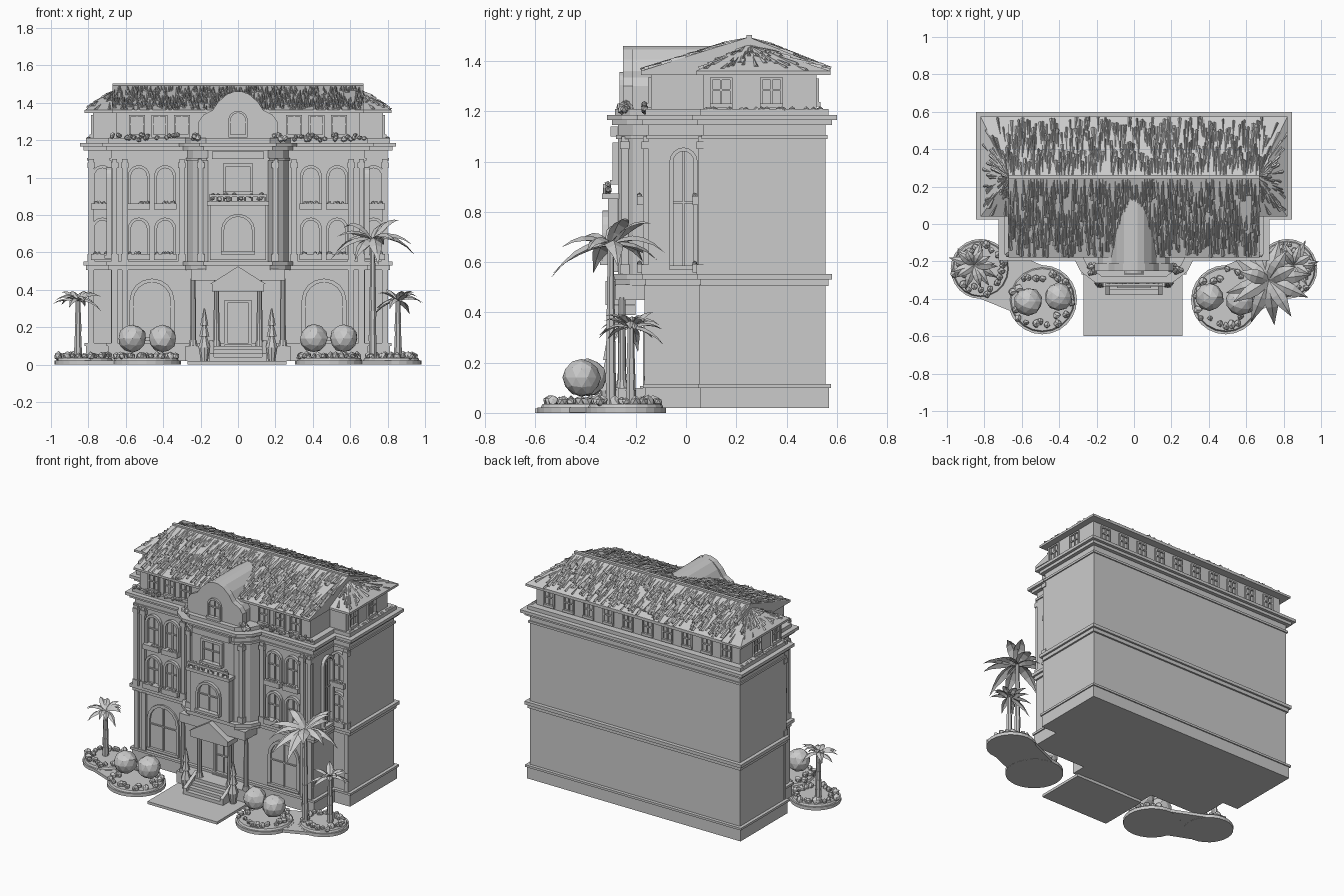
import bpy, bmesh, math, random
from mathutils import Vector

random.seed(7)
cube = bpy.data.objects.get("Cube")
if cube:
    bpy.data.objects.remove(cube, do_unlink=True)

GREY = (0.6, 0.6, 0.6, 1)
stone = bpy.data.materials.new("pale_grey")
stone.use_nodes = True
stone.diffuse_color = GREY
stone.node_tree.nodes["Principled BSDF"].inputs["Base Color"].default_value = GREY
SIDES = ((1, "left"), (-1, "right"))
rnd = random.uniform


def finish(name, bm, solid=True):
    if solid:
        bmesh.ops.recalc_face_normals(bm, faces=bm.faces[:])
    mesh = bpy.data.meshes.new(name)
    bm.to_mesh(mesh)
    bm.free()
    mesh.materials.append(stone)
    ob = bpy.data.objects.new(name, mesh)
    bpy.context.collection.objects.link(ob)
    return ob


def prism(name, pts, a, b, axis="z"):
    """Extrude a flat outline from a to b along an axis."""
    place = {"x": lambda p, t: (t, p[0], p[1]),
             "y": lambda p, t: (p[0], t, p[1]),
             "z": lambda p, t: (p[0], p[1], t)}[axis]
    bm = bmesh.new()
    low = [bm.verts.new(place(p, a)) for p in pts]
    high = [bm.verts.new(place(p, b)) for p in pts]
    bm.faces.new(low)
    bm.faces.new(high)
    for i in range(len(pts)):
        j = (i + 1) % len(pts)
        bm.faces.new((low[i], low[j], high[j], high[i]))
    return finish(name, bm)


def box(name, x0, x1, y0, y1, z0, z1):
    return prism(name, [(x0, y0), (x1, y0), (x1, y1), (x0, y1)], z0, z1)


def cone(name, x, y, z0, z1, r0, r1, n=10):
    bm = bmesh.new()
    bmesh.ops.create_cone(bm, cap_ends=True, segments=n, radius1=r0, radius2=r1, depth=z1 - z0)
    bmesh.ops.translate(bm, vec=(x, y, (z0 + z1) / 2), verts=bm.verts[:])
    return finish(name, bm)


def lumps(name, spots, detail=1, jitter=0.25):
    """Faceted round lumps for rocks, bushes and flowers."""
    bm = bmesh.new()
    for x, y, z, r in spots:
        new = bmesh.ops.create_icosphere(bm, subdivisions=detail, radius=r)["verts"]
        for v in new:
            v.co = v.co * rnd(1 - jitter, 1 + jitter / 2) + Vector((x, y, z))
    return finish(name, bm)


def mirrored(pts):
    return pts + [(-x, y) for x, y in reversed(pts)]


def footprint(d=0.0, bay=True):
    """Building outline grown by d, with or without the central bay."""
    half = [(0.8 + d, 0.555 + d), (0.8 + d, 0.07 - d), (0.68 + d, 0.07 - d), (0.68 + d, -0.15 - d)]
    if bay:
        half += [(0.27 + d, -0.15 - d), (0.24 + d, -0.21 - d), (0.16 + d, -0.27 - d)]
    return mirrored(half)


def opening(w, h, rounded):
    if not rounded:
        return [(-w / 2, 0), (-w / 2, h), (w / 2, h), (w / 2, 0)]
    arc = [(-w / 2 * math.cos(math.pi * i / 8), h - w / 2 + w / 2 * math.sin(math.pi * i / 8)) for i in range(9)]
    return [(-w / 2, 0)] + arc + [(w / 2, 0)]


def frame(name, facing, wall, u, z, w, h, rounded=True, t=0.016, depth=0.022):
    """Window or door surround with a sill and glazing bars."""
    s = -1 if facing in ("front", "right") else 1

    def at(a, zz, d):
        return (a, wall + s * d, zz) if facing in ("front", "back") else (wall + s * d, a, zz)
    bm = bmesh.new()
    rings = []
    for pts, d in ((opening(w + 2 * t, h + t, rounded), 0), (opening(w + 2 * t, h + t, rounded), depth),
                   (opening(w, h, rounded), depth), (opening(w, h, rounded), 0)):
        rings.append([bm.verts.new(at(u + p, z + q, d)) for p, q in pts])
    for a, b in zip(rings, rings[1:]):
        for i in range(len(a) - 1):
            bm.faces.new((a[i], a[i + 1], b[i + 1], b[i]))
    bars = [(-0.004, 0.004, 0, h, 0.008), (-w / 2, w / 2, h * 0.55, h * 0.55 + 0.008, 0.008),
            (-w / 2 - t, w / 2 + t, -0.012, 0.006, depth * 1.5)]
    for a, b, c, e, d in bars:
        pts = [bm.verts.new(at(u + p, z + q, dd)) for dd in (0, d) for p, q in ((a, c), (b, c), (b, e), (a, e))]
        bm.faces.new(pts[4:])
        for i in range(4):
            j = (i + 1) % 4
            bm.faces.new((pts[i], pts[j], pts[j + 4], pts[i + 4]))
    return finish(name, bm)


def thatch(name, e0, e1, r0, r1, n):
    """Ridged shards scattered over a roof slope between eave and ridge."""
    e0, e1, r0, r1 = map(Vector, (e0, e1, r0, r1))
    up = (e1 - e0).cross((r0 + r1) / 2 - e0).normalized()
    up = up if up.z > 0 else -up
    bm = bmesh.new()
    for k in range(n):
        u, v = (k + rnd(0, 1)) / n, rnd(0, 0.8)
        top = min(1, v + rnd(0.15, 0.4))
        w = rnd(0.005, 0.011)
        side = (e1 - e0).normalized() * w

        def spot(a, b):
            return e0.lerp(e1, a).lerp(r0.lerp(r1, a), b)
        p = spot(u, v)
        left, right, mid, tip = [bm.verts.new(c) for c in (
            p - side, p + side, p + up * rnd(0.006, 0.013), spot(u, top) + side * rnd(-1, 1))]
        for f in ((left, right, mid), (left, mid, tip), (mid, right, tip)):
            bm.faces.new(f)
    return finish(name, bm)


def palm(name, x, y, height, length, width, leaves):
    """Flared trunk rings and a crown of folded drooping leaves."""
    for i in range(5):
        a, b = 0.03 + (height - 0.03) * i / 5, 0.03 + (height - 0.03) * (i + 1) / 5
        cone(f"{name}_trunk_{i}", x, y, a, b, 0.02 - i * 0.0015, 0.022 - i * 0.002, 7)
    bm = bmesh.new()
    for k in range(leaves):
        turn = math.tau * (k * 0.382 + rnd(0, 0.04))
        pitch, droop = rnd(0.1, 1.15), rnd(0.55, 0.95)
        out = Vector((math.cos(turn), math.sin(turn), 0))
        across = Vector((-out.y, out.x, 0))
        rows = []
        for i in range(6):
            t = i / 5
            c = Vector((x, y, height)) + out * length * t * (0.4 + 0.6 * math.cos(pitch))
            c.z += length * (t * math.sin(pitch) * 1.2 - droop * t * t)
            w = width * (0.15 + math.sin(math.pi * min(1, t * 0.85 + 0.1))) * (1 - t ** 4)
            rows.append([bm.verts.new(c + across * w * s - Vector((0, 0, abs(s) * w * 0.5))) for s in (-1, 0, 1)])
        for a, b in zip(rows, rows[1:]):
            for i in range(2):
                bm.faces.new((a[i], b[i], b[i + 1], a[i + 1]))
    finish(name + "_leaves", bm, solid=False)


# Walls, plinth, belts and cornice as stacked outlines
prism("ground_floor", footprint(bay=False), 0.02, 0.53)
prism("upper_floors", footprint(), 0.53, 1.17)
prism("plinth", footprint(0.014, False), 0.02, 0.1)
prism("plinth_cap", footprint(0.022, False), 0.1, 0.115)
prism("belt_lower", footprint(0.012), 0.505, 0.53)
prism("belt", footprint(0.025), 0.53, 0.552)
prism("frieze", footprint(0.008), 1.09, 1.105)
prism("cornice_under", footprint(0.025), 1.145, 1.165)
prism("cornice", footprint(0.045), 1.165, 1.185)
prism("parapet", footprint(0.012), 1.185, 1.21)

# Attic
box("attic_rear", -0.775, 0.775, 0.07, 0.52, 1.2, 1.35)
box("attic_front", -0.65, 0.65, -0.14, 0.1, 1.2, 1.35)
for i in range(10):
    frame(f"attic_back_window_{i}", "back", 0.52, -0.675 + i * 0.15, 1.23, 0.06, 0.09, False, 0.01, 0.01)

# Main roof, ridge cap and hipped ends
prism("main_roof", [(-0.18, 1.345), (-0.18, 1.36), (0.25, 1.495), (0.575, 1.365), (0.575, 1.345)], -0.67, 0.67, "x")
box("ridge_cap", -0.67, 0.67, 0.24, 0.262, 1.485, 1.503)
thatch("thatch_front", (-0.67, -0.18, 1.36), (0.67, -0.18, 1.36), (-0.67, 0.25, 1.495), (0.67, 0.25, 1.495), 520)
thatch("thatch_back", (-0.67, 0.575, 1.365), (0.67, 0.575, 1.365), (-0.67, 0.25, 1.495), (0.67, 0.25, 1.495), 420)
for s, side in SIDES:
    apex = (s * 0.665, 0.25, 1.465)
    corners = [(s * 0.665, 0.04, 1.36), (s * 0.82, 0.04, 1.36), (s * 0.82, 0.575, 1.36), (s * 0.665, 0.575, 1.36)]
    bm = bmesh.new()
    tip = bm.verts.new(apex)
    top = [bm.verts.new(c) for c in corners]
    low = [bm.verts.new((c[0], c[1], 1.345)) for c in corners]
    bm.faces.new(low)
    for i in range(4):
        j = (i + 1) % 4
        bm.faces.new((top[i], top[j], tip))
        bm.faces.new((low[i], low[j], top[j], top[i]))
    finish("hip_roof_" + side, bm)
    for i in range(3):
        thatch(f"hip_thatch_{side}_{i}", corners[i], corners[i + 1], apex, apex, 34 if i == 1 else 12)

# Curved central gable with its vault
gable = [(0.21, 1.19), (0.21, 1.3), (0.185, 1.335), (0.135, 1.36), (0.105, 1.405), (0.06, 1.445), (0.02, 1.46)]
prism("curved_gable", mirrored(gable), -0.25, -0.21, "y")
prism("gable_vault", mirrored([(x * 0.9, z) for x, z in gable]), -0.22, 0.13, "y")
frame("gable_window", "front", -0.25, 0, 1.225, 0.08, 0.12, True, 0.012, 0.015)

# Central bay: lower oriel, balcony and upper window
box("oriel", -0.15, 0.15, -0.31, -0.2, 0.56, 0.86)
box("balcony_floor", -0.165, 0.165, -0.335, -0.2, 0.85, 0.872)
box("balcony_rail", -0.155, 0.155, -0.33, -0.318, 0.895, 0.91)
for i in range(9):
    cone(f"baluster_{i}", -0.148 + i * 0.037, -0.324, 0.87, 0.9, 0.006, 0.006, 6)
lumps("balcony_flowers", [(rnd(-0.14, 0.14), -0.31, rnd(0.88, 0.91), 0.014) for i in range(14)])
frame("oriel_window", "front", -0.31, 0, 0.6, 0.15, 0.19)
frame("bay_window", "front", -0.27, 0, 0.92, 0.13, 0.14, False)
box("bay_head", -0.14, 0.14, -0.3, -0.26, 1.1, 1.14)

# Entrance: porch, steps, door and pediment
box("porch_floor", -0.28, 0.28, -0.27, -0.14, 0.02, 0.1)
box("porch_ceiling", -0.25, 0.25, -0.28, -0.14, 0.45, 0.51)
for i in range(4):
    box(f"step_{i}", -0.13, 0.13, -0.38 + i * 0.03, -0.25, 0.015, 0.04 + i * 0.02)
frame("door", "front", -0.15, 0, 0.1, 0.11, 0.23, False)
box("portico_beam", -0.14, 0.14, -0.315, -0.2, 0.39, 0.43)
prism("portico_pediment", [(-0.15, 0.43), (0.15, 0.43), (0, 0.525)], -0.32, -0.2, "y")
box("path", -0.27, 0.26, -0.6, -0.25, 0, 0.018)

for s, side in SIDES:
    # Entrance columns, step walls and potted shrubs
    for j, px in enumerate((0.115, 0.24)):
        cone(f"porch_column_{side}_{j}", s * px, -0.255, 0.1, 0.46, 0.017, 0.014)
        cone(f"porch_column_base_{side}_{j}", s * px, -0.255, 0.1, 0.13, 0.025, 0.02)
    x = s * 0.14
    prism("step_wall_" + side, [(-0.38, 0.015), (-0.25, 0.015), (-0.25, 0.13), (-0.38, 0.06)], x - 0.012, x + 0.012, "x")
    cone("pot_" + side, s * 0.18, -0.31, 0.018, 0.09, 0.02, 0.032)
    for j in range(3):
        cone(f"shrub_{side}_{j}", s * 0.18, -0.31, 0.09 + j * 0.06, 0.18 + j * 0.06, 0.034 - j * 0.006, 0.004, 7)

    # Pilasters with caps
    for j, (px, py) in enumerate(((0.3, -0.15), (0.605, -0.15), (0.66, -0.15), (0.785, 0.07), (0.2, -0.235))):
        box(f"pilaster_{side}_{j}", s * px - 0.014, s * px + 0.014, py - 0.022, py + 0.01, 0.55, 1.1)
        box(f"pilaster_cap_{side}_{j}", s * px - 0.02, s * px + 0.02, py - 0.028, py + 0.01, 1.05, 1.08)
        box(f"pilaster_foot_{side}_{j}", s * px - 0.02, s * px + 0.02, py - 0.028, py + 0.01, 0.55, 0.59)
        if px > 0.5:
            box(f"ground_pilaster_{side}_{j}", s * px - 0.016, s * px + 0.016, py - 0.016, py + 0.01, 0.1, 0.51)

    # Arched windows with planters
    for j, (px, py) in enumerate(((0.39, -0.15), (0.53, -0.15), (0.725, 0.07))):
        for floor, z, h in (("middle", 0.58, 0.19), ("top", 0.85, 0.2)):
            frame(f"{floor}_window_{side}_{j}", "front", py, s * px, z, 0.085, h)
            box(f"{floor}_planter_{side}_{j}", s * px - 0.06, s * px + 0.06, py - 0.045, py, z - 0.022, z + 0.012)
            lumps(f"{floor}_flowers_{side}_{j}", [(s * px + rnd(-0.05, 0.05), py - 0.035, z + 0.015, 0.011) for k in range(6)])
    frame("ground_window_" + side, "front", -0.15, s * 0.46, 0.14, 0.2, 0.3, True, 0.02, 0.012)
    frame("narrow_window_" + side, side, s * 0.68, -0.01, 0.58, 0.08, 0.46)
    for j, px in enumerate((0.3, 0.42, 0.54)):
        frame(f"attic_window_{side}_{j}", "front", -0.14, s * px, 1.225, 0.065, 0.1, False, 0.01, 0.012)
    for j, py in enumerate((0.14, 0.34)):
        frame(f"attic_end_window_{side}_{j}", side, s * 0.775, py, 1.225, 0.07, 0.1, False, 0.01, 0.012)
    lumps("cornice_plants_" + side, [(s * rnd(0.3, 0.68), -0.165, rnd(1.2, 1.23), 0.014) for k in range(26)]
          + [(s * rnd(0.19, 0.25), rnd(-0.28, -0.22), rnd(1.2, 1.23), 0.018) for k in range(10)]
          + [(s * 0.8, rnd(0.08, 0.54), 1.205, 0.014) for k in range(20)])

    # Garden bed with rocks, round bushes and palms
    beds = ((s * 0.49, -0.405, 0.185), (s * 0.82, -0.24, 0.16))
    rocks = []
    for j, (bx, by, r) in enumerate(beds):
        cone(f"bed_{side}_{j}", bx, by, 0, 0.022, r, r, 24)
        cone(f"soil_{side}_{j}", bx, by, 0.02, 0.035, r * 0.94, r * 0.9, 20)
        for k in range(22):
            a, d = math.tau * k / 22 + rnd(0, 0.2), r * rnd(0.6, 0.9)
            rocks.append((bx + d * math.cos(a), by + d * math.sin(a), 0.045, rnd(0.016, 0.028)))
    prism("bed_link_" + side, [(s * 0.47, -0.23), (s * 0.77, -0.1), (s * 0.87, -0.38), (s * 0.6, -0.49)], 0.001, 0.021)
    lumps("rocks_" + side, rocks)
    lumps("bushes_" + side, [(s * 0.405, -0.39, 0.14, 0.076), (s * 0.565, -0.415, 0.14, 0.076)], 2, 0.06)
    palm("small_palm_" + side, s * 0.855, -0.22, 0.34, 0.15, 0.02, 15)

palm("tall_palm", 0.72, -0.3, 0.67, 0.25, 0.034, 13)
